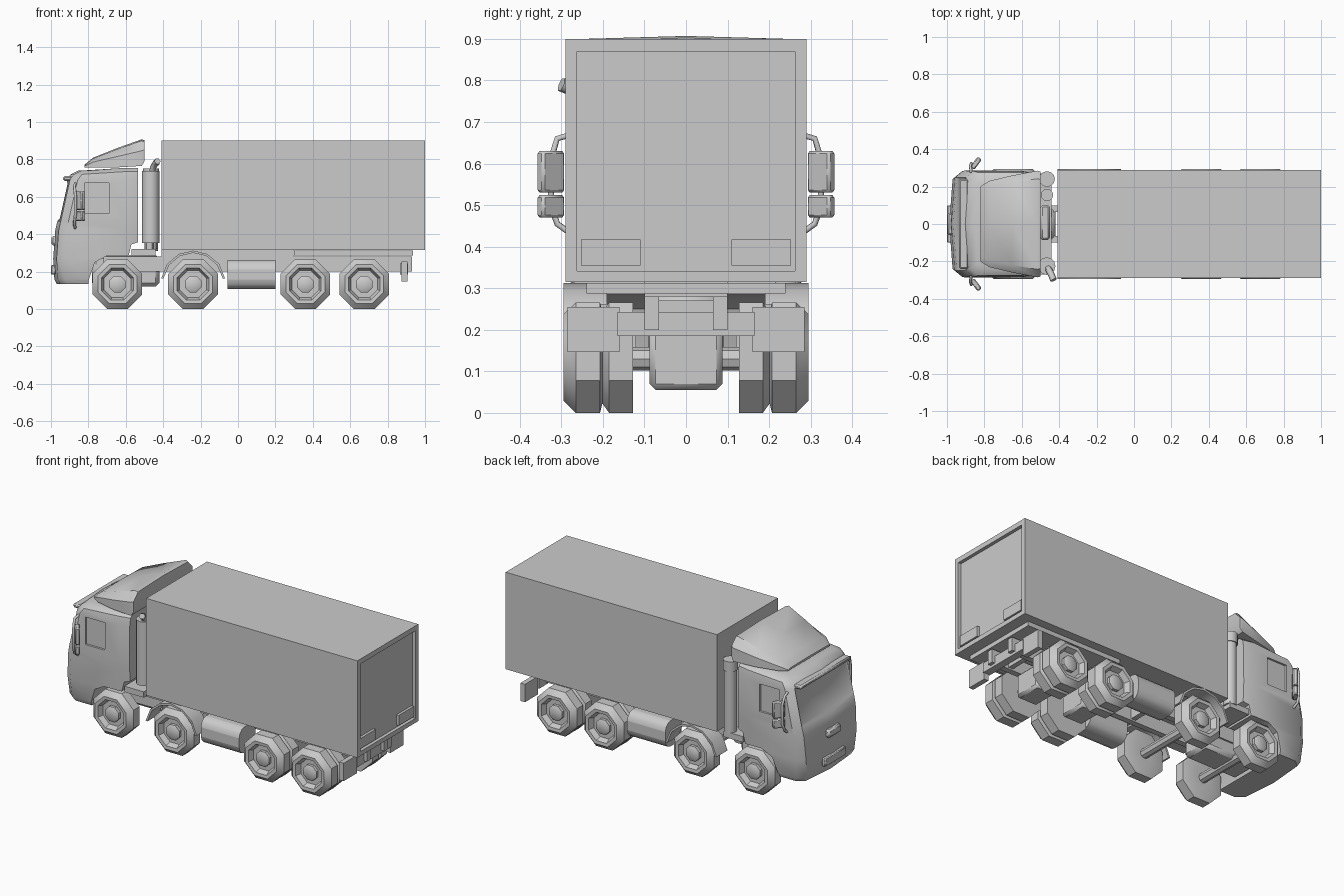
import bpy, bmesh, math
from mathutils import Vector, Matrix

if "Cube" in bpy.data.objects:
    bpy.data.objects.remove(bpy.data.objects["Cube"])


def finish(name, bm):
    bmesh.ops.recalc_face_normals(bm, faces=bm.faces)
    me = bpy.data.meshes.new(name)
    bm.to_mesh(me)
    bm.free()
    ob = bpy.data.objects.new(name, me)
    bpy.context.collection.objects.link(ob)
    return ob


def box(name, x, y, z, bevel=0):
    bm = bmesh.new()
    bmesh.ops.create_cube(bm, size=1)
    for v in bm.verts:
        v.co = [(a + b) / 2 + c * (b - a) for (a, b), c in zip((x, y, z), v.co)]
    if bevel:
        bmesh.ops.bevel(bm, geom=bm.edges[:], offset=bevel, segments=1, affect='EDGES')
    return finish(name, bm)


def prism(name, pts, y0, y1):
    """Extrude an x-z outline along y."""
    bm = bmesh.new()
    f = bm.faces.new([bm.verts.new((x, y0, z)) for x, z in pts])
    r = bmesh.ops.extrude_face_region(bm, geom=[f])
    for v in r['geom']:
        if isinstance(v, bmesh.types.BMVert):
            v.co.y = y1
    return finish(name, bm)


def cyl(name, centre, r, length, axis='Z', n=12):
    bm = bmesh.new()
    bmesh.ops.create_cone(bm, cap_ends=True, segments=n, radius1=r, radius2=r, depth=length)
    rot = {'Z': Matrix(), 'Y': Matrix.Rotation(math.pi / 2, 4, 'X'),
           'X': Matrix.Rotation(math.pi / 2, 4, 'Y')}[axis]
    bm.transform(Matrix.Translation(centre) @ rot)
    return finish(name, bm)


def loft(name, rings, tweak=None):
    bm = bmesh.new()
    vs = [[bm.verts.new(p) for p in ring] for ring in rings]
    n = len(vs[0])
    for a, b in zip(vs, vs[1:]):
        for i in range(n):
            j = (i + 1) % n
            bm.faces.new((a[i], a[j], b[j], b[i]))
    bm.faces.new(vs[0])
    bm.faces.new(vs[-1])
    bmesh.ops.recalc_face_normals(bm, faces=bm.faces)
    if tweak:
        tweak(bm)
    return finish(name, bm)


def tube(name, pts, r):
    cu = bpy.data.curves.new(name, 'CURVE')
    cu.dimensions = '3D'
    cu.bevel_depth, cu.bevel_resolution, cu.use_fill_caps = r, 1, True
    sp = cu.splines.new('POLY')
    sp.points.add(len(pts) - 1)
    for p, c in zip(sp.points, pts):
        p.co = (*c, 1)
    ob = bpy.data.objects.new(name, cu)
    bpy.context.collection.objects.link(ob)
    return ob


def cut(ob, cutter):
    m = ob.modifiers.new('cut', 'BOOLEAN')
    m.operation, m.solver, m.object = 'DIFFERENCE', 'EXACT', cutter
    bpy.context.view_layer.objects.active = ob
    bpy.ops.object.modifier_apply(modifier='cut')
    bpy.data.objects.remove(cutter)


def wheel(name, x, s, profile):
    """Eight-sided wheel turned about the y axis from (radius, y) pairs."""
    k = 1 / math.cos(math.pi / 8)
    rings = [[(x + r * k * math.cos((i + .5) * math.pi / 4), s * y,
               0.133 + r * k * math.sin((i + .5) * math.pi / 4)) for i in range(8)]
             for r, y in profile]
    return loft(name, rings)


# Cargo box with a recessed rear door
cargo = box('cargo_box', (-.41, 1), (-.29, .29), (.315, .9))
cut(cargo, box('door_cutter', (.98, 1.1), (-.262, .262), (.342, .87)))

# Cab: plan outlines stacked upward (z, front x, half width)
levels = [(.135, -.97, .25), (.16, -.982, .262), (.27, -.988, .275), (.42, -.977, .283),
          (.47, -.966, .285), (.69, -.917, .283), (.72, -.895, .275), (.74, -.855, .25)]
rings = []
for z, xf, w in levels:
    half = [(xf, 0), (xf + .018, w - .035), (xf + .06, w), (-.60, w), (-.535, w - .015)]
    lift = .015 if z > .7 else 0
    pts = half + [(x, -y) for x, y in reversed(half[1:])]
    rings.append([(x, y, z + (lift if x > -.7 else 0)) for x, y in pts])


def windscreen(bm):
    fs = [f for f in bm.faces if f.normal.x < -.7 and .5 < f.calc_center_median().z < .65
          and abs(f.calc_center_median().y) < .2]
    bmesh.ops.inset_region(bm, faces=fs, thickness=.018, depth=-.01)


cab = loft('cab', rings, windscreen)
cut(cab, prism('arch_cutter', [(-.80, .05), (-.80, .15), (-.765, .25), (-.70, .285), (-.585, .285),
                               (-.57, .345), (-.4, .4), (-.4, .05)], -.4, .4))
for s in (-1, 1):
    cut(cab, box('window_cutter', (-.82, -.69), tuple(sorted((s * .272, s * .4))), (.51, .675)))
box('sun_visor', (-.935, -.885), (-.24, .24), (.685, .71), .008)
box('front_plate', (-1, -.975), (-.10, .10), (.185, .235), .005)
box('grille_trim', (-.998, -.965), (-.06, .06), (.34, .39), .01)

# Roof deflector
def fin(x, w, z0, z1, crown):
    return [(x, -w, z0), (x, w, z0), (x, w, z0 + (z1 - z0) * .6), (x, w * .85, z1),
            (x, 0, z1 + crown), (x, -w * .85, z1), (x, -w, z0 + (z1 - z0) * .6)]


loft('roof_deflector', [fin(-.822, .20, .757, .768, .002), fin(-.775, .23, .757, .805, .004),
                        fin(-.65, .26, .757, .853, .006), fin(-.515, .285, .765, .9, .007),
                        fin(-.50, .28, .79, .895, .007)])

# Wheels, hubs and axles
outer = [(.04, .20), (.105, .20), (.133, .207), (.133, .265), (.104, .295), (.085, .293),
         (.072, .262), (.044, .262), (.044, .28), (.03, .288)]
inner = [(.05, .127), (.133, .127), (.133, .185), (.104, .206), (.05, .206)]
for i, x in enumerate((-.645, -.24, .36, .675)):
    for s in (-1, 1):
        wheel(f'wheel_{i}_{s}', x, s, outer)
        if i > 1:
            wheel(f'inner_wheel_{i}_{s}', x, s, inner)
    cyl(f'axle_{i}', (x, 0, .13), .028, .42, 'Y', 8)
    if i > 1:
        box(f'differential_{i}', (x - .07, x + .07), (-.088, .088), (.055, .20), .015)

# Arched fenders over the second axle
arc = [math.radians(a) for a in (8, 36, 64, 90, 116, 144, 172)]
outline = [(-.24 + r * math.cos(a), .14 + r * math.sin(a))
           for r, order in ((.172, arc), (.16, arc[::-1])) for a in order]
for s in (-1, 1):
    prism(f'fender_{s}', outline, s * .19, s * .295)

# Chassis, engine and tanks
for s in (-1, 1):
    box(f'chassis_rail_{s}', (-.72, .93), tuple(sorted((s * .065, s * .10))), (.20, .28))
for i, x in enumerate((-.5, -.05, .25, .52, .8)):
    box(f'cross_member_{i}', (x - .015, x + .015), (-.07, .07), (.21, .27))
box('subframe_rear', (.3, .935), (-.24, .24), (.287, .313))
box('subframe_middle', (-.41, .3), (-.10, .10), (.28, .315))
box('cab_rear_deck', (-.57, -.44), (-.27, .27), (.285, .32))
box('engine', (-.78, -.42), (-.09, .09), (.12, .29), .02)
box('cooler', (-.50, -.45), (-.085, .10), (.30, .62), .01)
for s in (-1, 1):
    tank = box(f'side_tank_{s}', (-.055, .2), tuple(sorted((s * .12, s * .275))), (.107, .262))
    m = tank.modifiers.new('round', 'BEVEL')
    m.width, m.segments, m.limit_method = .05, 3, 'WEIGHT'
    at = tank.data.attributes.new('bevel_weight_edge', 'FLOAT', 'EDGE')
    for e in tank.data.edges:
        a, b = (tank.data.vertices[v].co for v in e.vertices)
        at.data[e.index].value = float(abs(a.x - b.x) > .1)

# Rear bumper and lamps
box('rear_bar', (.865, .91), (-.165, .165), (.185, .243))
for s in (-1, 1):
    box(f'tail_lamp_{s}', (.875, .905), tuple(sorted((s * .16, s * .285))), (.147, .255))
    box(f'door_plate_{s}', (.975, .996), tuple(sorted((s * .11, s * .253))), (.355, .417))

# Exhaust stack and air intake behind the cab
cyl('exhaust_stack', (-.467, -.225, .545), .047, .385)
tube('exhaust_tip', [(-.46, -.235, .72), (-.455, -.245, .755), (-.44, -.275, .78), (-.43, -.30, .79)], .018)
cyl('intake_pipe', (-.465, .24, .50), .036, .38)
cyl('intake_cap', (-.465, .24, .72), .042, .06)
cyl('air_filter', (-.465, .155, .50), .033, .36)

# Mirrors on bent tubes
for s in (-1, 1):
    tube(f'mirror_arm_{s}', [(-.87, s * .275, .43), (-.875, s * .31, .455), (-.87, s * .325, .50),
                             (-.87, s * .325, .61), (-.875, s * .31, .66), (-.87, s * .275, .67)], .008)
    for part, z0, z1 in (('upper', .53, .63), ('lower', .47, .524)):
        m = box(f'{part}_mirror_{s}', (-.014, .014), (-.034, .034), (z0, z1), .006)
        m.data.transform(Matrix.Translation((-.845, s * .325, 0)) @ Matrix.Rotation(-s * .65, 4, 'Z'))

# Smooth shading with sharp corners kept
for ob in bpy.context.scene.objects:
    ob.select_set(ob.type == 'MESH')
bpy.context.view_layer.objects.active = cab
bpy.ops.object.shade_smooth_by_angle(angle=math.radians(40))
